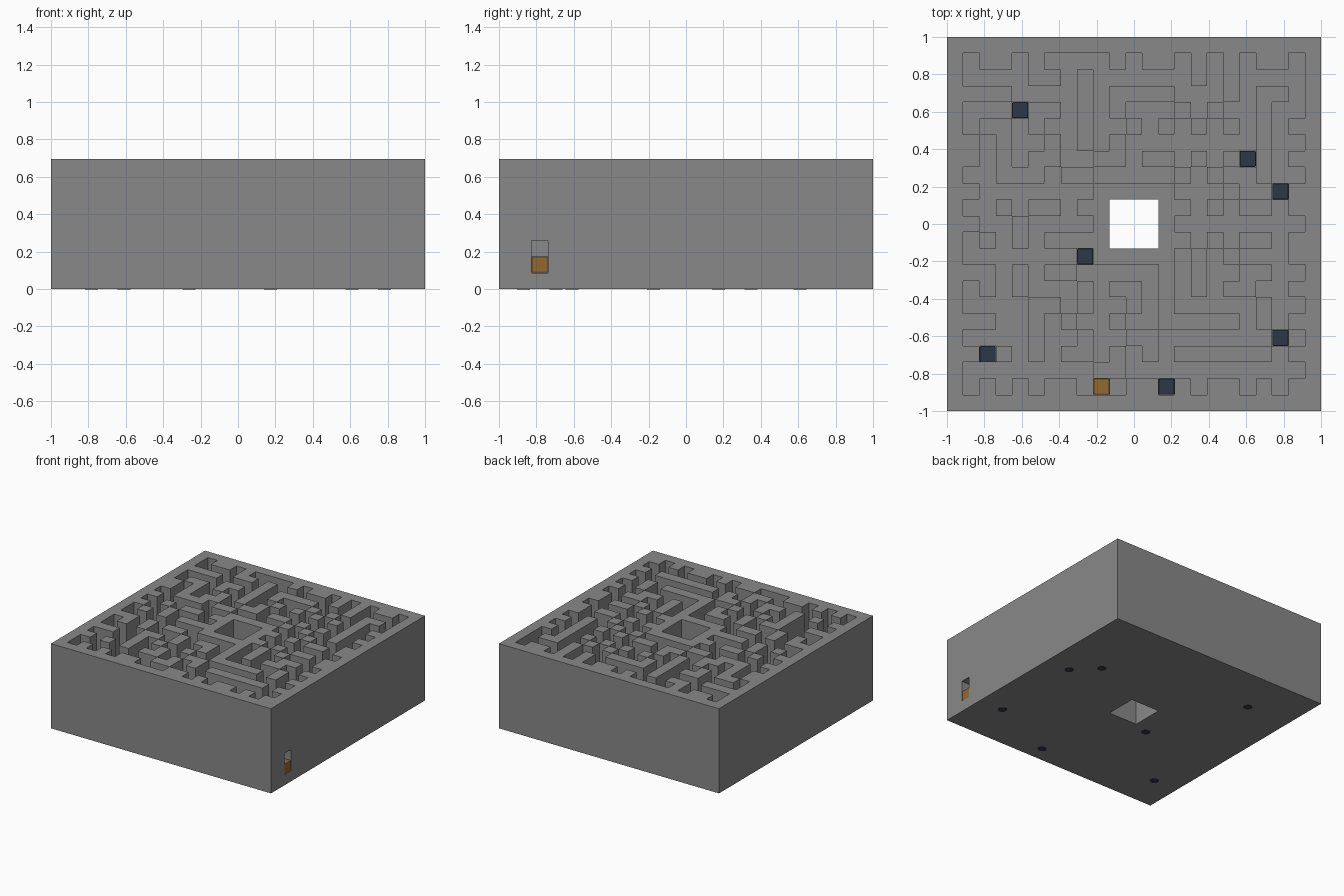
import bpy
import bmesh
import math
import random
from mathutils import Vector

cube = bpy.data.objects.get("Cube")
if cube:
    bpy.data.objects.remove(cube, do_unlink=True)

SIZE = 23       # cells along each side
LAYERS = 8      # cells in height
FLOOR = 2       # layers below the corridors
CELL = 2 / SIZE

# Main corridors as (column, row) turning points, row 0 at the back
CORRIDORS = [
    [(1, 2), (4, 2), (4, 7)],
    [(1, 5), (1, 4), (4, 4)],
    [(4, 3), (7, 3)],
    [(7, 5), (7, 1), (9, 1), (9, 5)],
    [(9, 2), (14, 2)],
    [(14, 1), (14, 3), (16, 3), (16, 1)],
    [(12, 4), (12, 6), (18, 6)],
    [(11, 8), (11, 6), (12, 6)],
    [(18, 1), (18, 9), (20, 9)],
    [(18, 2), (21, 2), (21, 4), (20, 4), (20, 11)],
    [(2, 6), (2, 9), (7, 9), (7, 11), (5, 11), (5, 12)],
    [(2, 9), (2, 11), (3, 11), (3, 18)],
    [(3, 13), (8, 13), (8, 14), (12, 14), (12, 17)],
    [(1, 16), (4, 16), (4, 20)],
    [(6, 18), (6, 20)],
    [(9, 14), (9, 19)],
    [(14, 14), (14, 16), (18, 16), (18, 18)],
    [(2, 18), (2, 20), (8, 20), (8, 21), (10, 21)],
    [(13, 21), (13, 18), (20, 18)],
    [(11, 20), (21, 20)],
    [(20, 11), (15, 11), (15, 8)],
    [(20, 11), (20, 20)],
]
DRAINS = [(4, 4), (18, 7), (20, 9), (8, 13), (20, 18), (2, 19), (13, 21)]
GOAL = (9, 21)
ENTRANCE = (22, 20)
SUNK = {*DRAINS, GOAL, ENTRANCE}


def in_centre(col, row, reach):
    mid = SIZE // 2
    return max(abs(col - mid), abs(row - mid)) <= reach


def carve_corridors():
    """Cut the main corridors, then grow dead ends off them."""
    cells = set()
    for path in CORRIDORS:
        for (c0, r0), (c1, r1) in zip(path, path[1:]):
            steps = max(abs(c1 - c0), abs(r1 - r0))
            for s in range(steps + 1):
                cells.add((c0 + (c1 - c0) * s // steps, r0 + (r1 - r0) * s // steps))
    rng = random.Random(4)
    inner = range(1, SIZE - 1)
    spare = [(c, r) for c in inner for r in inner if not in_centre(c, r, 2)]
    for _ in range(4):
        rng.shuffle(spare)
        for c, r in spare:
            beside = [(c + 1, r), (c - 1, r), (c, r + 1), (c, r - 1)]
            if sum(n in cells for n in beside) == 1:
                cells.add((c, r))
    return cells


OPEN = carve_corridors()


def solid(col, row, layer):
    """True where the stone fills this cell."""
    if not (0 <= col < SIZE and 0 <= row < SIZE and 0 <= layer < LAYERS):
        return False
    if in_centre(col, row, 1):
        return False
    if (col, row) == ENTRANCE:
        return layer not in (FLOOR - 1, FLOOR)
    if (col, row) in SUNK:
        return layer < FLOOR - 1
    return layer < FLOOR or (col, row) not in OPEN


def centre(col, row, layer):
    mid = (SIZE - 1) / 2
    return Vector(((col - mid) * CELL, (mid - row) * CELL, (layer + 0.5) * CELL))


def material(name, rgb):
    mat = bpy.data.materials.new(name)
    mat.use_nodes = True
    mat.diffuse_color = (*rgb, 1)
    mat.node_tree.nodes["Principled BSDF"].inputs["Base Color"].default_value = (*rgb, 1)
    return mat


def finish(bm, name, mat):
    mesh = bpy.data.meshes.new(name)
    bm.to_mesh(mesh)
    bm.free()
    mesh.materials.append(mat)
    obj = bpy.data.objects.new(name, mesh)
    bpy.context.collection.objects.link(obj)
    return obj


stone = material("stone_grey", (0.25, 0.25, 0.25))
amber = material("amber", (0.29, 0.14, 0.03))
navy = material("dark_navy", (0.027, 0.038, 0.058))

# Stone maze body: a face wherever stone meets air
body = bmesh.new()
axes = [Vector((1, 0, 0)), Vector((0, 1, 0)), Vector((0, 0, 1))]
for row in range(SIZE):
    for col in range(SIZE):
        for layer in range(LAYERS):
            if not solid(col, row, layer):
                continue
            mid = centre(col, row, layer)
            for d in axes + [-a for a in axes]:
                if solid(col + int(d.x), row - int(d.y), layer + int(d.z)):
                    continue
                u = Vector((d.y, d.z, d.x))
                v = d.cross(u)
                body.faces.new([body.verts.new(mid + (d + u * a + v * b) * CELL / 2)
                                for a, b in ((-1, -1), (1, -1), (1, 1), (-1, 1))])
bmesh.ops.remove_doubles(body, verts=body.verts, dist=CELL / 100)
bmesh.ops.dissolve_limit(body, angle_limit=math.radians(1),
                         verts=body.verts, edges=body.edges)
finish(body, "maze_body", stone)


# Coloured blocks set into the floor
def floor_block(name, cell, mat):
    bm = bmesh.new()
    bmesh.ops.create_cube(bm, size=CELL * 0.98)
    bmesh.ops.bevel(bm, geom=bm.edges[:], offset=CELL * 0.06,
                    segments=2, profile=0.5, affect='EDGES')
    finish(bm, name, mat).location = centre(*cell, FLOOR - 1)


# Round drain plates on the underside
def drain_plate(cell):
    bm = bmesh.new()
    bmesh.ops.create_cone(bm, cap_ends=True, segments=24, radius1=CELL * 0.4,
                          radius2=CELL * 0.4, depth=0.004)
    spot = centre(*cell, 0)
    spot.z = 0.001
    finish(bm, "drain_plate", navy).location = spot


for cell in DRAINS:
    floor_block("drain_block", cell, navy)
    drain_plate(cell)
floor_block("goal_block", GOAL, amber)
floor_block("entrance_block", ENTRANCE, amber)
